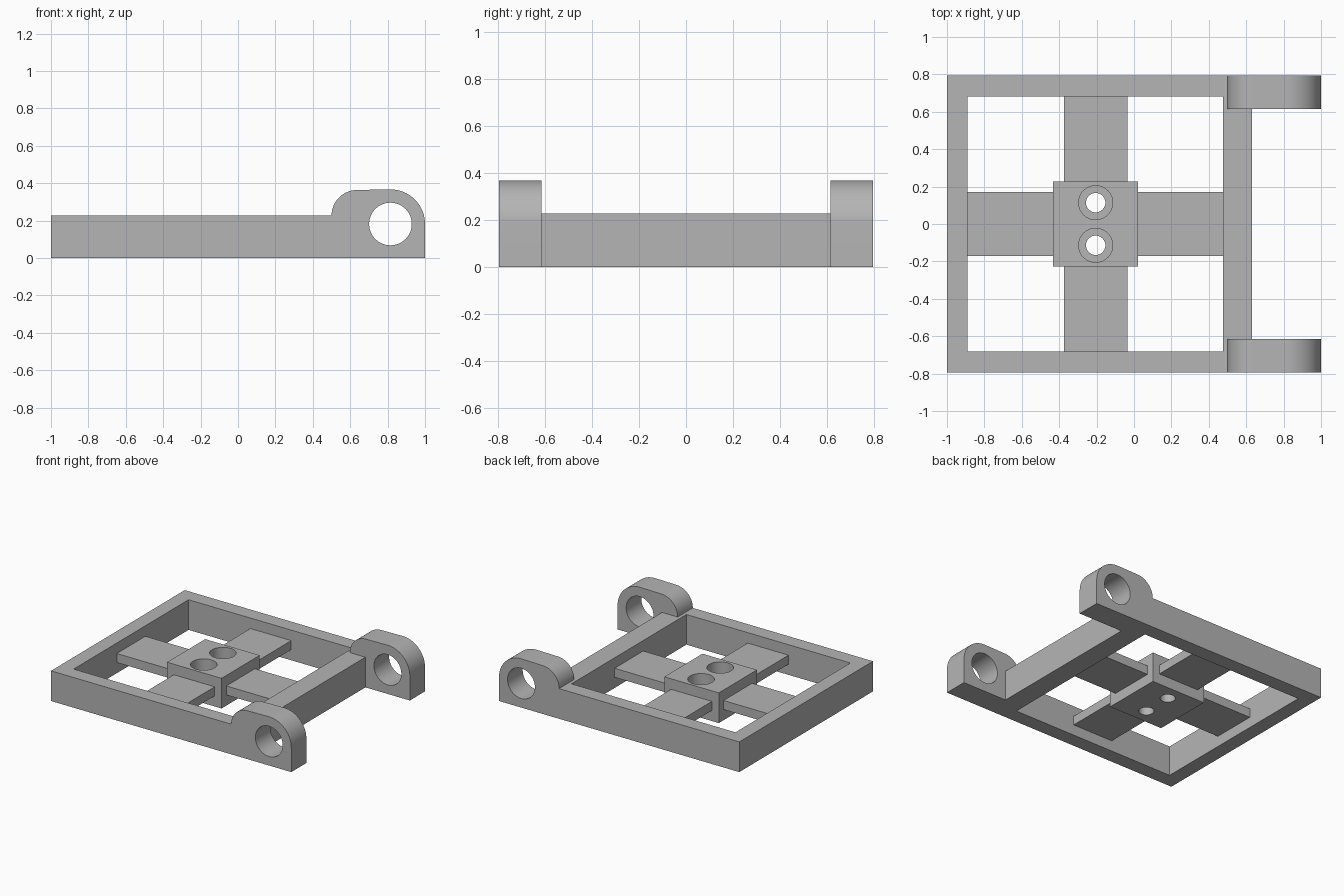
import bpy, bmesh, math

cube = bpy.data.objects.get("Cube")
if cube:
    bpy.data.objects.remove(cube, do_unlink=True)

grey = bpy.data.materials.new("plain grey")
grey.use_nodes = True
colour = (0.46, 0.46, 0.46, 1)
grey.diffuse_color = colour
grey.node_tree.nodes["Principled BSDF"].inputs["Base Color"].default_value = colour

HEIGHT = 0.227       # frame and hub height
HALF_Y = 0.795       # outer half width
WALL = 0.112         # rail thickness
HUB_X = -0.205       # centre of the hub
PIN_X, PIN_Z = 0.815, 0.182


def extrude(name, points, vec):
    """Closed planar outline swept along vec."""
    bm = bmesh.new()
    face = bm.faces.new([bm.verts.new(p) for p in points])
    swept = bmesh.ops.extrude_face_region(bm, geom=[face])["geom"]
    bmesh.ops.translate(bm, vec=vec, verts=[v for v in swept if isinstance(v, bmesh.types.BMVert)])
    bmesh.ops.recalc_face_normals(bm, faces=bm.faces)
    mesh = bpy.data.meshes.new(name)
    bm.to_mesh(mesh)
    bm.free()
    mesh.materials.append(grey)
    obj = bpy.data.objects.new(name, mesh)
    bpy.context.collection.objects.link(obj)
    return obj


def box(name, x0, x1, y0, y1, z0, z1):
    return extrude(name, [(x0, y0, z0), (x1, y0, z0), (x1, y1, z0), (x0, y1, z0)], (0, 0, z1 - z0))


def arc(cx, cz, r, start, end, steps):
    angles = [math.radians(start + (end - start) * i / steps) for i in range(steps + 1)]
    return [(cx + r * math.cos(a), cz + r * math.sin(a)) for a in angles]


def combine(base, part, operation):
    """Boolean the part into the base, then drop the part."""
    mod = base.modifiers.new(part.name, "BOOLEAN")
    mod.operation, mod.solver, mod.object = operation, "EXACT", part
    bpy.context.view_layer.objects.active = base
    bpy.ops.object.modifier_apply(modifier=mod.name)
    bpy.data.objects.remove(part, do_unlink=True)


# Rectangular frame with an open middle
inner_y = HALF_Y - WALL
frame = box("hinge_frame", -1, 0.63, -HALF_Y, HALF_Y, 0, HEIGHT)
opening = box("opening", -0.89, 0.475, -inner_y, inner_y, -0.1, 0.5)
combine(frame, opening, "DIFFERENCE")

# Cross arms, set into the rails at mid height
combine(frame, box("long_arm", -0.92, 0.5, -0.17, 0.17, 0.08, 0.148), "UNION")
combine(frame, box("cross_arm", HUB_X - 0.17, HUB_X + 0.17, -0.72, 0.72, 0.08, 0.148), "UNION")

# Square hub
combine(frame, box("hub", HUB_X - 0.227, HUB_X + 0.227, -0.227, 0.227, 0, HEIGHT), "UNION")

# Rounded lugs at both corners
shoulder = 0.364 - HEIGHT
outline = ([(0.5, 0), (1, 0)] + arc(PIN_X, PIN_Z, 1 - PIN_X, 0, 90, 20)
           + arc(0.5 + shoulder, HEIGHT, shoulder, 90, 180, 16))
for y in (-HALF_Y, 0.615):
    lug = extrude("lug", [(x, y, z) for x, z in outline], (0, HALF_Y - 0.615, 0))
    combine(frame, lug, "UNION")

# Pin hole through both lugs
circle = arc(PIN_X, PIN_Z, 0.114, 0, 360, 48)[:-1]
combine(frame, extrude("pin_hole", [(x, -1, z) for x, z in circle], (0, 2, 0)), "DIFFERENCE")

# Two counterbored bolt holes in the hub
for y in (-0.114, 0.114):
    for radius, bottom in ((0.091, 0.1), (0.052, -0.1)):
        ring = arc(HUB_X, y, radius, 0, 360, 40)[:-1]
        bore = extrude("bolt_hole", [(px, py, bottom) for px, py in ring], (0, 0, 0.5))
        combine(frame, bore, "DIFFERENCE")

# Smooth curved walls, keep edges sharp
bpy.ops.object.select_all(action="DESELECT")
frame.select_set(True)
bpy.context.view_layer.objects.active = frame
bpy.ops.object.shade_smooth_by_angle(angle=math.radians(30))
